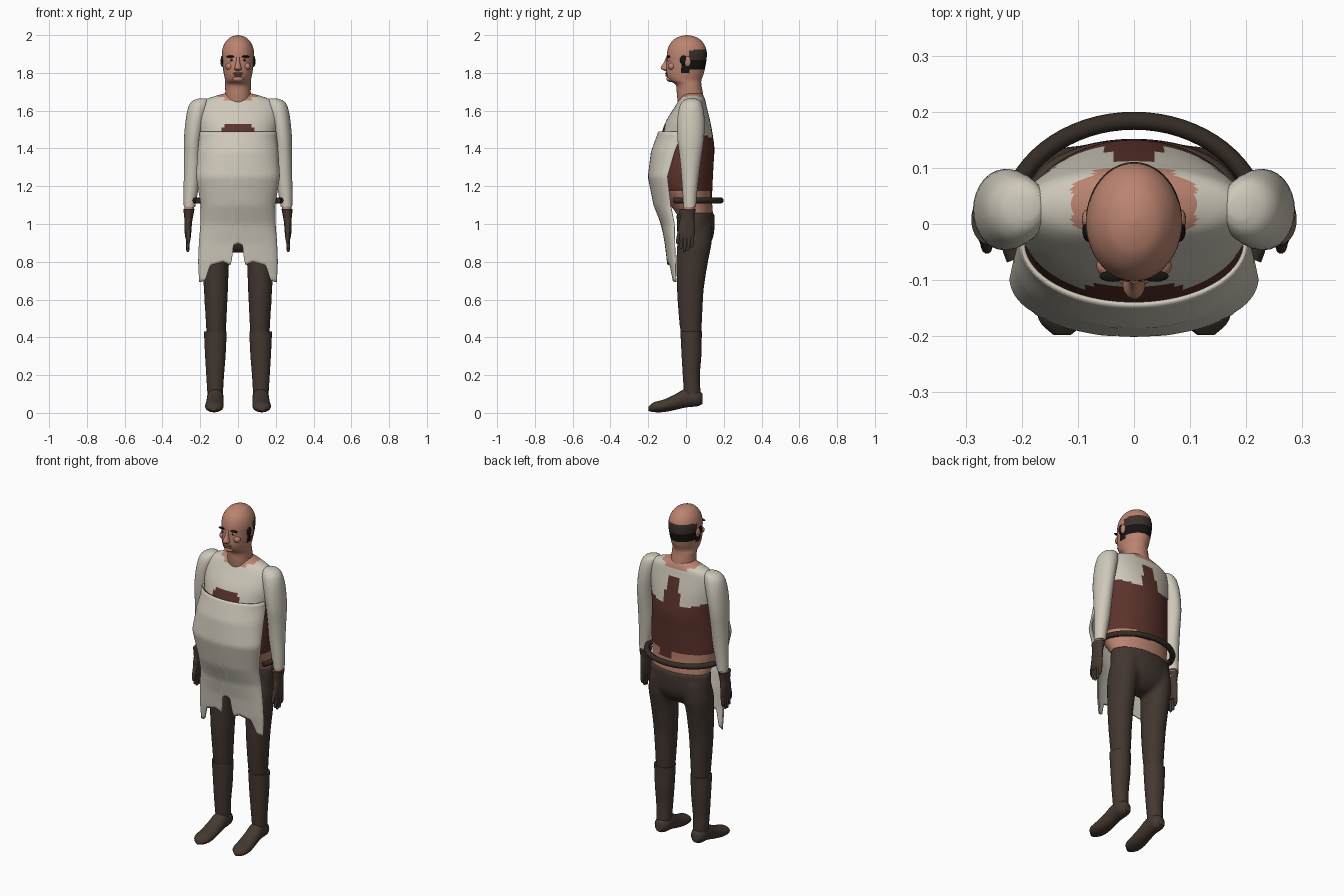
import bpy, bmesh, math
from mathutils import Vector

cube = bpy.data.objects.get("Cube")
if cube:
    bpy.data.objects.remove(cube)


def material(name, rgb):
    m = bpy.data.materials.new(name)
    m.use_nodes = True
    color = (*rgb, 1)
    m.diffuse_color = color
    bsdf = m.node_tree.nodes["Principled BSDF"]
    bsdf.inputs["Base Color"].default_value = color
    bsdf.inputs["Roughness"].default_value = 0.8
    return m


SKIN = material("skin", (0.50, 0.23, 0.16))
LIPS = material("lips", (0.33, 0.14, 0.10))
CREAM = material("cream cloth", (0.62, 0.58, 0.49))
MAROON = material("maroon leather", (0.105, 0.032, 0.024))
BROWN = material("brown trousers", (0.054, 0.037, 0.029))
BOOT = material("boot leather", (0.058, 0.040, 0.031))
HAIR = material("black hair", (0.008, 0.007, 0.006))
STUBBLE = material("cropped hair", (0.045, 0.030, 0.024))
BELT = material("belt leather", (0.035, 0.025, 0.019))


def finish(bm, name, mats, rule=None):
    bmesh.ops.recalc_face_normals(bm, faces=bm.faces)
    if rule:
        for f in bm.faces:
            f.material_index = rule(f.calc_center_median())
    mesh = bpy.data.meshes.new(name)
    bm.to_mesh(mesh)
    bm.free()
    for m in mats:
        mesh.materials.append(m)
    ob = bpy.data.objects.new(name, mesh)
    bpy.context.collection.objects.link(ob)
    bpy.ops.object.select_all(action='DESELECT')
    ob.select_set(True)
    bpy.context.view_layer.objects.active = ob
    bpy.ops.object.shade_smooth_by_angle(angle=math.radians(50))
    return ob


def spline(points, t):
    """Smooth value through a list of tuples, t from 0 to len-1."""
    i = min(int(t), len(points) - 2)
    f = t - i
    a, b, c, d = (points[max(0, min(len(points) - 1, i + k))] for k in (-1, 0, 1, 2))
    return [q + 0.5 * f * (r - p + f * (2*p - 5*q + 4*r - s + f * (3*(q - r) + s - p)))
            for p, q, r, s in zip(a, b, c, d)]


def loft(name, sections, mats, sub=4, cols=28, rule=None, side=1, along_y=False):
    """Skin elliptical sections (height, centre a, centre b, radius a, radius b)."""
    bm = bmesh.new()
    rings = []
    for k in range((len(sections) - 1) * sub + 1):
        h, ca, cb, ra, rb = spline(sections, k / sub)
        ring = []
        for j in range(cols):
            t = math.tau * j / cols
            a, b = side * (ca + ra * math.cos(t)), cb + rb * math.sin(t)
            ring.append(bm.verts.new((a, h, b) if along_y else (a, b, h)))
        rings.append(ring)
    for lo, hi in zip(rings, rings[1:]):
        for j in range(cols):
            n = (j + 1) % cols
            bm.faces.new((lo[j], lo[n], hi[n], hi[j]))
    bm.faces.new(rings[0])
    bm.faces.new(rings[-1])
    return finish(bm, name, mats, rule)


def blob(name, loc, size, mat):
    bm = bmesh.new()
    bmesh.ops.create_uvsphere(bm, u_segments=14, v_segments=8, radius=1)
    for v in bm.verts:
        v.co = Vector(loc) + Vector(v.co[i] * size[i] for i in range(3))
    return finish(bm, name, [mat])


def lerp_table(table, x):
    for (x0, y0), (x1, y1) in zip(table, table[1:]):
        if x <= x1:
            return y0 + (y1 - y0) * (x - x0) / (x1 - x0)
    return table[-1][1]


# Torso: skin neckline and waist, cream shirt, maroon corset with a back spike
def torso_rule(c):
    x = abs(c.x)
    if c.z > (1.672 if x > 0.07 else 1.655) and x < 0.11:
        return 0
    if c.z < (1.13 if c.x > 0 and x < 0.09 else 1.175):
        return 0
    if c.y > 0:
        top = 1.61 if x < 0.035 else 1.53 if x < 0.06 else 1.46 + 0.25 * max(0, x - 0.1)
    else:
        top = 1.535 if x < 0.09 - 0.6 * (c.z - 1.49) else 1.475
    return 2 if c.z < top else 1


loft("torso", [
    (1.0, 0, .05, .16, .085), (1.05, 0, .047, .178, .095), (1.12, 0, .02, .19, .118),
    (1.2, 0, -.005, .207, .145), (1.3, 0, -.01, .207, .155), (1.4, 0, 0, .2, .15),
    (1.48, 0, .005, .205, .135), (1.55, 0, .012, .212, .115), (1.62, 0, .025, .207, .085),
    (1.655, 0, .032, .18, .07), (1.678, 0, .035, .12, .058), (1.69, 0, .035, .075, .05)],
    [SKIN, CREAM, MAROON], sub=7, cols=72, rule=torso_rule)


# Head and neck, with hair painted round the back and sides
def head_rule(c):
    if c.y > 0.02 and 1.865 < c.z < 1.925 - 0.2 * max(0, 0.06 - c.y):
        return 2
    if c.y > 0.015 and 1.815 < c.z < 1.87 or -0.025 < c.y < 0.02 and 1.80 < c.z < 1.89:
        return 1
    return 0


loft("head", [
    (1.62, 0, .03, .075, .07), (1.68, 0, .022, .068, .07), (1.735, 0, .014, .068, .068),
    (1.762, 0, -.004, .069, .086), (1.80, 0, -.005, .076, .1), (1.86, 0, .002, .084, .105),
    (1.91, 0, .005, .085, .105), (1.95, 0, .005, .074, .092), (1.98, 0, .005, .052, .065),
    (1.994, 0, .005, .028, .035), (2.0, 0, .005, .004, .005)],
    [SKIN, HAIR, STUBBLE], sub=6, cols=56, rule=head_rule)
loft("nose", [(1.81, 0, -.1, .01, .012), (1.82, 0, -.108, .02, .022), (1.83, 0, -.108, .017, .026),
              (1.855, 0, -.1, .011, .018), (1.885, 0, -.095, .009, .01)], [SKIN], cols=14)
blob("upper_lip", (0, -.1, 1.797), (.028, .011, .006), LIPS)
blob("lower_lip", (0, -.099, 1.786), (.023, .011, .006), LIPS)
blob("chin", (0, -.084, 1.768), (.03, .02, .016), SKIN)

for s, tag in ((1, "left"), (-1, "right")):
    # Face details
    blob(tag + "_eye", (s*.035, -.09, 1.868), (.013, .009, .007), CREAM)
    blob(tag + "_pupil", (s*.035, -.097, 1.868), (.006, .004, .006), HAIR)
    blob(tag + "_brow", (s*.038, -.093, 1.886), (.024, .010, .006), HAIR)
    blob(tag + "_cheek", (s*.045, -.075, 1.835), (.022, .02, .02), SKIN)
    blob(tag + "_ear", (s*.084, .008, 1.86), (.009, .018, .028), SKIN)
    blob(tag + "_side_tuft", (s*.081, -.012, 1.868), (.011, .02, .026), HAIR)

    # Sleeve, wrist and glove
    loft(tag + "_sleeve", [
        (1.09, .257, .02, .03, .033), (1.15, .252, .02, .036, .037), (1.25, .244, .022, .043, .046),
        (1.35, .241, .024, .046, .057), (1.45, .237, .025, .049, .07), (1.55, .224, .026, .053, .072),
        (1.62, .209, .027, .054, .062), (1.652, .198, .03, .042, .045), (1.664, .188, .03, .02, .022)],
        [CREAM], side=s)
    loft(tag + "_wrist", [(1.05, .26, .012, .025, .03), (1.12, .257, .018, .025, .028)], [SKIN], side=s)
    loft(tag + "_glove", [
        (.92, .264, .004, .013, .034), (.95, .265, .003, .017, .043), (1.0, .264, .004, .02, .042),
        (1.03, .262, .006, .022, .038), (1.08, .26, .008, .03, .044)], [BOOT], side=s)
    for i in range(4):
        y = -.024 + .019 * i
        tip = (.868, .853, .856, .875)[i]
        loft(f"{tag}_finger_{i + 1}", [
            (tip, .266, y - .004, .004, .004), (tip + .008, .266, y - .003, .008, .008),
            (.9, .266, y, .010, .0095), (.94, .265, y, .011, .01)], [BOOT], cols=10, side=s)
    loft(tag + "_thumb", [
        (.895, .262, -.045, .005, .005), (.91, .262, -.044, .009, .009),
        (.95, .263, -.036, .011, .011), (.99, .263, -.022, .011, .012)], [BOOT], cols=10, side=s)

    # Boot shaft and foot
    loft(tag + "_boot", [
        (.06, .121, .035, .038, .043), (.12, .121, .032, .042, .044), (.2, .121, .028, .047, .045),
        (.3, .12, .029, .054, .052), (.38, .12, .028, .058, .055), (.432, .12, .027, .06, .057)],
        [BOOT], side=s)
    loft(tag + "_foot", [
        (-.198, .128, .022, .015, .012), (-.17, .127, .03, .043, .026), (-.12, .125, .037, .049, .033),
        (-.06, .122, .056, .046, .041), (0, .12, .079, .044, .05), (.06, .12, .079, .042, .044),
        (.088, .12, .074, .022, .026)], [BOOT], side=s, along_y=True)

# Trousers: two legs and hips fused into one smooth skin
pieces = [loft("leg", [
    (.39, .116, .028, .05, .052), (.5, .116, .024, .056, .062), (.65, .117, .023, .064, .071),
    (.8, .118, .033, .071, .084), (.9, .115, .045, .079, .091), (1.0, .1, .055, .08, .085)],
    [BROWN], side=s) for s in (1, -1)]
pieces.append(loft("trousers", [
    (.85, 0, .04, .08, .04), (.88, 0, .045, .15, .07), (.93, 0, .05, .185, .094),
    (1.0, 0, .052, .192, .1), (1.06, 0, .05, .188, .101)], [BROWN], cols=40))
for p in pieces:
    p.select_set(True)
bpy.ops.object.join()
trousers = bpy.context.object
remesh = trousers.modifiers.new("fuse", 'REMESH')
remesh.mode = 'VOXEL'
remesh.voxel_size = 0.011
remesh.use_smooth_shade = True
relax = trousers.modifiers.new("relax", 'SMOOTH')
relax.factor = 0.5
relax.iterations = 5

# Apron: bulging curved sheet with a notched, ragged hem
HEM = [(0, .897), (.026, .887), (.036, .78), (.08, .80), (.15, .78), (.18, .70), (.22, .69)]
# height, half width, front depth, edge depth
SHAPE = [(.65, .2, -.07, -.05), (.8, .207, -.098, -.055), (.9, .203, -.108, -.058),
         (1.0, .195, -.128, -.06), (1.1, .193, -.168, -.08), (1.25, .218, -.198, -.098),
         (1.38, .21, -.182, -.06), (1.45, .203, -.157, -.032), (1.49, .198, -.142, -.035)]
bm = bmesh.new()
COLS, ROWS = 80, 44
grid = []
for i in range(COLS + 1):
    t = math.pi * (i / COLS - 0.5)
    hem = lerp_table(HEM, abs(math.sin(t)) * 0.21)
    column = []
    for j in range(ROWS + 1):
        z = hem + (1.488 - hem) * j / ROWS
        w, front, edge = (lerp_table([(r[0], r[k]) for r in SHAPE], z) for k in (1, 2, 3))
        column.append(bm.verts.new((w * math.sin(t), edge + (front - edge) * math.cos(t), z)))
    grid.append(column)
for a, b in zip(grid, grid[1:]):
    for j in range(ROWS):
        bm.faces.new((a[j], b[j], b[j + 1], a[j + 1]))
apron = finish(bm, "apron", [CREAM])
thick = apron.modifiers.new("thickness", 'SOLIDIFY')
thick.thickness = 0.008
thick.offset = 0

# Loose belt hoop standing off the back of the waist
curve = bpy.data.curves.new("belt", 'CURVE')
curve.dimensions = '3D'
curve.bevel_depth = 0.016
curve.bevel_resolution = 3
curve.use_fill_caps = True
path = curve.splines.new('POLY')
STEPS = 40
path.points.add(STEPS)
for i, p in enumerate(path.points):
    t = math.radians(-20 + 220 * i / STEPS)
    p.co = (0.225 * math.cos(t), 0.184 * math.sin(t), 1.125, 1)
curve.materials.append(BELT)
bpy.context.collection.objects.link(bpy.data.objects.new("belt", curve))
